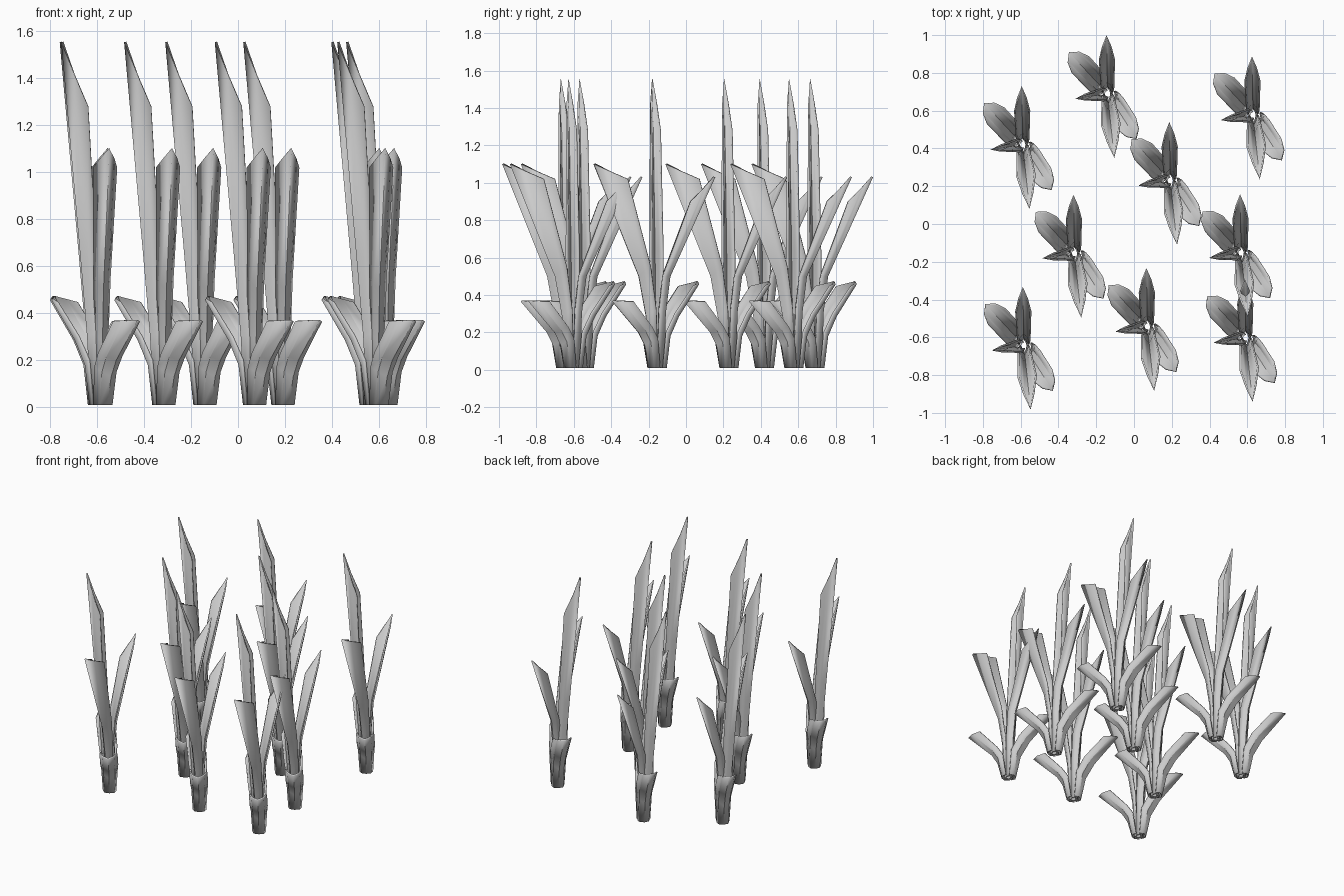
import bpy, bmesh, math
from mathutils import Vector

if "Cube" in bpy.data.objects:
    bpy.data.objects.remove(bpy.data.objects["Cube"])

# Each leaf: heading in degrees, outward bulge of the two halves, and rings of
# (keel radius, keel z, edge radius, edge z, half width) from root to tip
LEAVES = {
    "tall_leaf": (189, 0.004, [(.045, .01, .00, .01, .025), (.06, .30, .01, .32, .035),
                               (.09, .65, .025, .62, .038), (.172, 1.555, .06, 1.28, .029)]),
    "front_leaf": (-84, 0.004, [(.045, .01, .00, .01, .025), (.06, .28, .01, .32, .032),
                                (.10, .50, .04, .55, .037), (.342, 1.10, .165, 1.02, .052)]),
    "back_leaf": (91, 0.004, [(.04, .01, .00, .01, .025), (.045, .30, .01, .32, .032),
                              (.07, .50, .03, .50, .036), (.31, 1.03, .18, .90, .043)]),
    "left_short_leaf": (133, 0.010, [(.05, .01, .01, .01, .042), (.08, .16, .025, .20, .052),
                                     (.14, .27, .08, .30, .062), (.30, .468, .21, .445, .064)]),
    "right_short_leaf": (-57.5, 0.010, [(.05, .01, .01, .01, .045), (.08, .13, .03, .17, .054),
                                        (.12, .20, .07, .23, .060), (.285, .365, .188, .365, .060)]),
}

# Plant root positions on the ground
ROOTS = [(-.589, .42), (-.14, .69), (.63, .577), (.192, .23), (-.315, -.155),
         (.567, -.153), (-.583, -.643), (.071, -.543), (.592, -.602)]


def leaf_mesh(name, heading, bulge, rings):
    """Folded blade: edge, mid, keel, mid, edge across each ring."""
    a = math.radians(heading)
    out = Vector((math.cos(a), math.sin(a), 0))
    side = Vector((-math.sin(a), math.cos(a), 0))
    up = Vector((0, 0, 1))
    bm = bmesh.new()
    rows = []
    for kr, kz, er, ez, hw in rings:
        keel = out * kr + up * kz
        edges = [out * er + up * ez + side * (s * hw) for s in (-1, 1)]
        mids = [(keel + e) / 2 + out * bulge + side * (s * bulge)
                for e, s in zip(edges, (-1, 1))]
        rows.append([bm.verts.new(p) for p in (edges[0], mids[0], keel, mids[1], edges[1])])
    for lo, hi in zip(rows, rows[1:]):
        for i in range(4):
            bm.faces.new((lo[i], lo[i + 1], hi[i + 1], hi[i]))
    mesh = bpy.data.meshes.new(name)
    bm.to_mesh(mesh)
    bm.free()
    mesh.shade_smooth()
    mesh.set_sharp_from_angle(angle=math.radians(30))
    return mesh


# Linked copies of the five leaves at every root
for name, (heading, bulge, rings) in LEAVES.items():
    mesh = leaf_mesh(name, heading, bulge, rings)
    for x, y in ROOTS:
        ob = bpy.data.objects.new(name, mesh)
        ob.location = (x, y, 0)
        bpy.context.collection.objects.link(ob)
        thick = ob.modifiers.new("thickness", "SOLIDIFY")
        thick.thickness = 0.01
        thick.offset = -1
